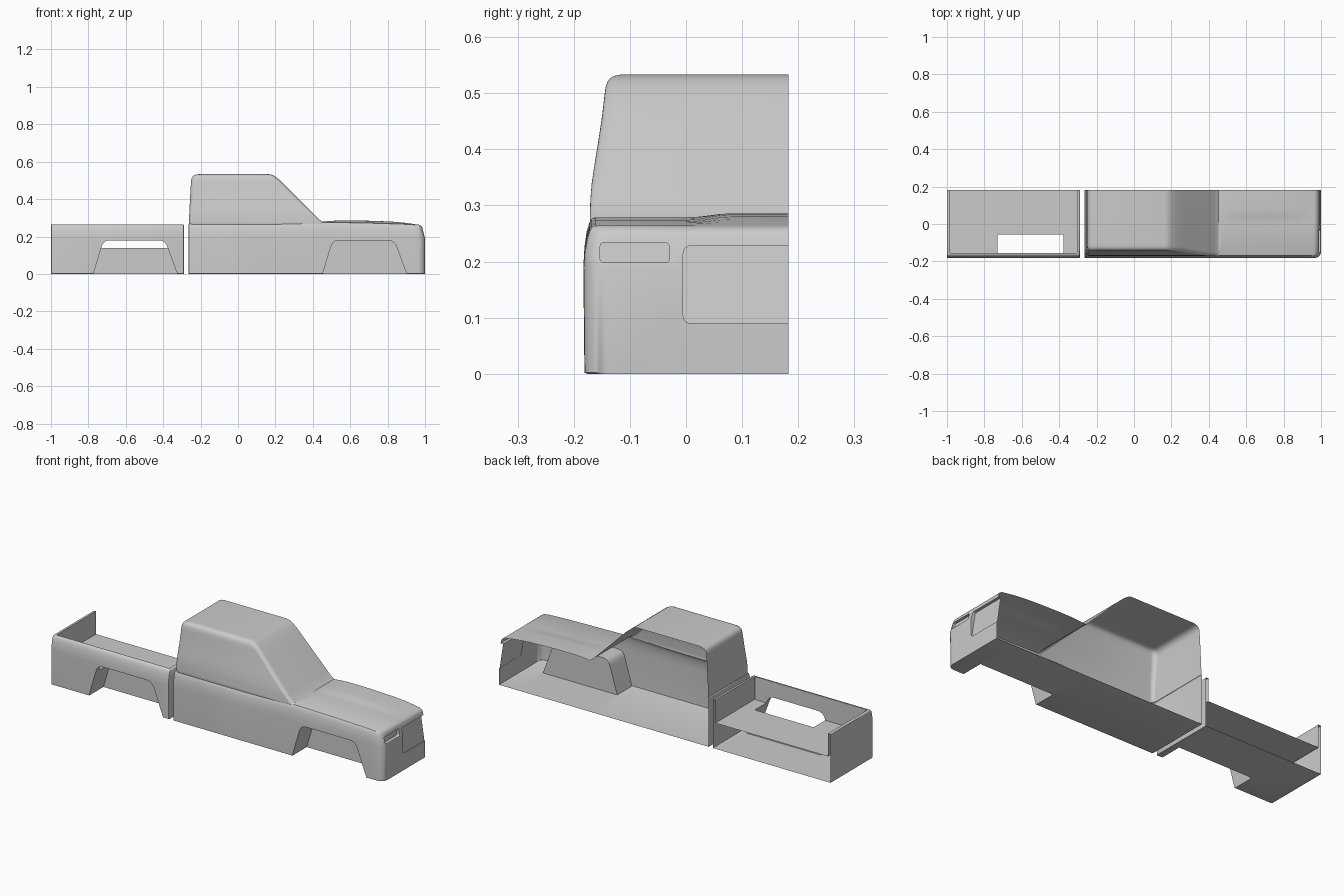
import bpy, bmesh, math
from mathutils import Vector

if "Cube" in bpy.data.objects:
    bpy.data.objects.remove(bpy.data.objects["Cube"])

W = 0.183      # outer half width; the shell is left open at y = +W
C = 0.25       # solids run past the open plane and are trimmed there


def loft(name, rings, split_end=False):
    """Skin a list of equal-length rings into a closed solid."""
    bm = bmesh.new()
    vs = [[bm.verts.new(p) for p in r] for r in rings]
    n = len(rings[0])
    for a, b in zip(vs, vs[1:]):
        for i in range(n):
            j = (i + 1) % n
            bm.faces.new((a[i], a[j], b[j], b[i]))
    bm.faces.new(vs[0][::-1])
    if split_end:                      # end cap folded at ring points 3 and last
        bm.faces.new(vs[-1][:4] + [vs[-1][-1]])
        bm.faces.new(vs[-1][3:])
    else:
        bm.faces.new(vs[-1])
    bmesh.ops.recalc_face_normals(bm, faces=bm.faces[:])
    me = bpy.data.meshes.new(name)
    bm.to_mesh(me)
    bm.free()
    ob = bpy.data.objects.new(name, me)
    bpy.context.collection.objects.link(ob)
    return ob


def rounded(pts, r, n=6):
    """Round the corners of a 2D polygon."""
    out = []
    for i, p in enumerate(pts):
        p = Vector(p)
        a = p + (Vector(pts[i - 1]) - p).normalized() * r
        b = p + (Vector(pts[(i + 1) % len(pts)]) - p).normalized() * r
        for k in range(n + 1):
            t = k / n
            out.append(a * (1 - t) ** 2 + p * 2 * t * (1 - t) + b * t * t)
    return out


def boolean(ob, tool, op):
    m = ob.modifiers.new(op, 'BOOLEAN')
    m.operation, m.solver, m.object = op, 'EXACT', tool
    bpy.context.view_layer.objects.active = ob
    bpy.ops.object.modifier_apply(modifier=m.name)
    bpy.data.objects.remove(tool)


def finish(ob):
    """Trim at the open centre plane and smooth."""
    bm = bmesh.new()
    bm.from_mesh(ob.data)
    bmesh.ops.bisect_plane(bm, geom=bm.verts[:] + bm.edges[:] + bm.faces[:],
                           plane_co=(0, W, 0), plane_no=(0, 1, 0), clear_outer=True)
    bm.to_mesh(ob.data)
    bm.free()
    bpy.ops.object.select_all(action='DESELECT')
    ob.select_set(True)
    bpy.context.view_layer.objects.active = ob
    bpy.ops.object.shade_smooth_by_angle(angle=math.radians(32))


def section(x, inset, h, bulge=0.0, lean=0.0):
    """Body cross-section: bottom, side, shoulder, top with centre bulge."""
    w = W - inset
    s = h - 0.27
    p = [(C, 0), (-w + .008, 0), (-w + .002, .002), (-w, .19), (-w + .002, .22 + s * .6),
         (-w + .006, .245 + s), (-w + .011, .261 + s), (-w + .015, .267 + s), (-w + .022, h)]
    p += [(.0, h)]
    p += [(.0 + .08 * t, h + bulge * (3 * t * t - 2 * t ** 3)) for t in (.25, .5, .75, 1)]
    p += [(C, h + bulge), (C, .19)]
    return [(x - lean * max(0, z - .19), y, z) for y, z in p]


def wheel_cut(x):
    """Rounded trapezoid well, x = left bottom corner."""
    top = rounded([(x - .012, -.04), (x + .054, .18), (x + .382, .18), (x + .463, -.04)], .035)
    return loft("well", [[(px, y, pz) for px, pz in top] for y in (-.3, -.055)])


def face_recess(y0, y1, z0, z1, r):
    p = rounded([(y0, z0), (y1, z0), (y1, z1), (y0, z1)], r)
    return loft("recess", [[(.996 - (z - .09) * .15, y, z) for y, z in p],
                           [(1.1, y, z) for y, z in p]])


# Lower cab body and hood
rings = [section(-.265, .006, .265), section(-.263, .002, .268), section(-.258, 0, .27)]
for x, h, b in [(.1, .27, 0), (.2, .271, 0), (.3, .274, 0), (.4, .278, 0), (.45, .279, 0),
                (.49, .279, .004), (.54, .278, .008), (.62, .276, .010), (.72, .274, .010),
                (.82, .271, .009), (.88, .269, .006), (.92, .267, .003), (.95, .265, 0)]:
    rings.append(section(x, 0, h, b))
for k in range(1, 8):                  # rounded front corner
    a = math.pi / 2 * k / 7
    rings.append(section(.96 + .04 * math.sin(a), .035 * (1 - math.cos(a)),
                         .264 - .018 * (1 - math.cos(a)), 0, .25 * math.sin(a)))
cab = loft("cab_and_hood", rings, split_end=True)

# Cabin: z, rear x, front x, half width, corner radius
levels = [(.24, -.255, .470, .165, .02), (.272, -.262, .462, .1715, .02),
          (.280, -.262, .450, .1715, .02), (.29, -.2615, .436, .171, .02),
          (.31, -.261, .416, .1705, .02), (.34, -.2595, .386, .168, .022),
          (.38, -.2575, .346, .162, .024), (.42, -.2555, .306, .1555, .025),
          (.46, -.2535, .266, .1495, .025), (.495, -.251, .231, .1455, .025),
          (.510, -.249, .213, .1435, .025), (.520, -.244, .200, .140, .024),
          (.527, -.236, .188, .135, .022), (.531, -.225, .177, .128, .02),
          (.533, -.210, .165, .118, .015)]
rings = []
for z, x0, x1, w, r in levels:
    ring = [(x1, C, z)]
    for cx, a0 in ((x1 - r, 0), (x0 + r, -90)):
        for k in range(7):
            a = math.radians(a0 - 15 * k)
            ring.append((cx + r * math.cos(a), -w + r + r * math.sin(a), z))
    ring.append((x0, C, z))
    rings.append(ring)
boolean(cab, loft("cabin", rings), 'UNION')

# Front wheel well, headlight and grille recesses
boolean(cab, wheel_cut(.453), 'DIFFERENCE')
boolean(cab, face_recess(-.153, -.03, .198, .234, .008), 'DIFFERENCE')
boolean(cab, face_recess(-.005, .32, .09, .228, .015), 'DIFFERENCE')
finish(cab)

# Cargo bed with open box and rear wheel well
bed = loft("cargo_bed", [section(-1, .005, .262), section(-.998, .001, .264),
                         section(-.994, 0, .265), section(-.296, 0, .265),
                         section(-.292, .001, .264), section(-.29, .005, .262)])
box = [(-.985, -.155), (-.305, -.155), (-.305, .4), (-.985, .4)]
boolean(bed, loft("box", [[(x, y, z) for x, y in rounded(box, .006, 3)] for z in (.14, .4)]),
        'DIFFERENCE')
boolean(bed, wheel_cut(-.773), 'DIFFERENCE')
finish(bed)
